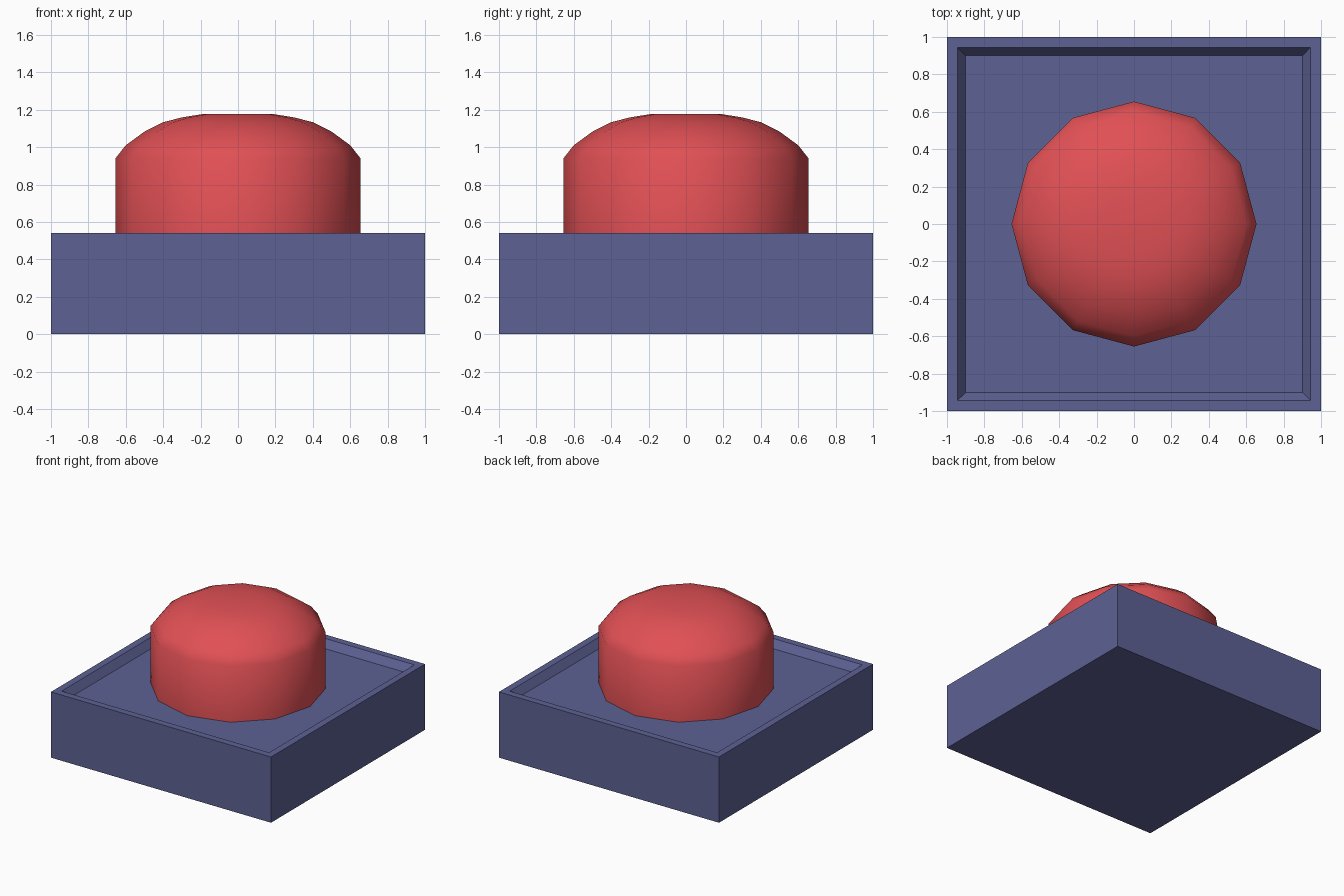
import bpy, bmesh
from math import radians, cos, sin, tau

if "Cube" in bpy.data.objects:
    bpy.data.objects.remove(bpy.data.objects["Cube"])


def finish(bm, name, color):
    bmesh.ops.recalc_face_normals(bm, faces=bm.faces[:])
    me = bpy.data.meshes.new(name)
    bm.to_mesh(me)
    bm.free()
    ob = bpy.data.objects.new(name, me)
    bpy.context.collection.objects.link(ob)
    mat = bpy.data.materials.new(name + "_paint")
    mat.diffuse_color = (*color, 1)
    mat.use_nodes = True
    mat.node_tree.nodes["Principled BSDF"].inputs["Base Color"].default_value = mat.diffuse_color
    me.materials.append(mat)
    return ob


def stacked_rings(profile, sides, turn=0.0):
    """Closed solid of revolution from (radius, z) points, capped at both ends."""
    bm = bmesh.new()
    rings = [[bm.verts.new((r * cos(turn + tau * i / sides),
                            r * sin(turn + tau * i / sides), z))
              for i in range(sides)] for r, z in profile]
    for a, b in zip(rings, rings[1:]):
        for i in range(sides):
            j = (i + 1) % sides
            bm.faces.new((a[i], a[j], b[j], b[i]))
    bm.faces.new(rings[0][::-1])
    bm.faces.new(rings[-1])
    return bm


# Square housing: outer walls, rim, sloped recess wall and sunken floor
d = 2 ** 0.5
housing = [(1.0, 0), (1.0, 0.54), (0.943, 0.54), (0.9, 0.48)]
finish(stacked_rings([(r * d, z) for r, z in housing], 4, radians(45)),
       "housing", (0.11, 0.12, 0.29))

# Twelve-sided domed push button standing on the recess floor
dome = [(0.655, 0.48), (0.655, 0.94), (0.60, 1.01), (0.50, 1.083),
        (0.40, 1.133), (0.30, 1.159), (0.18, 1.178)]
button = finish(stacked_rings(dome, 12), "push_button", (0.75, 0.08, 0.09))

bpy.ops.object.select_all(action='DESELECT')
button.select_set(True)
bpy.context.view_layer.objects.active = button
bpy.ops.object.shade_smooth_by_angle(angle=radians(60))
